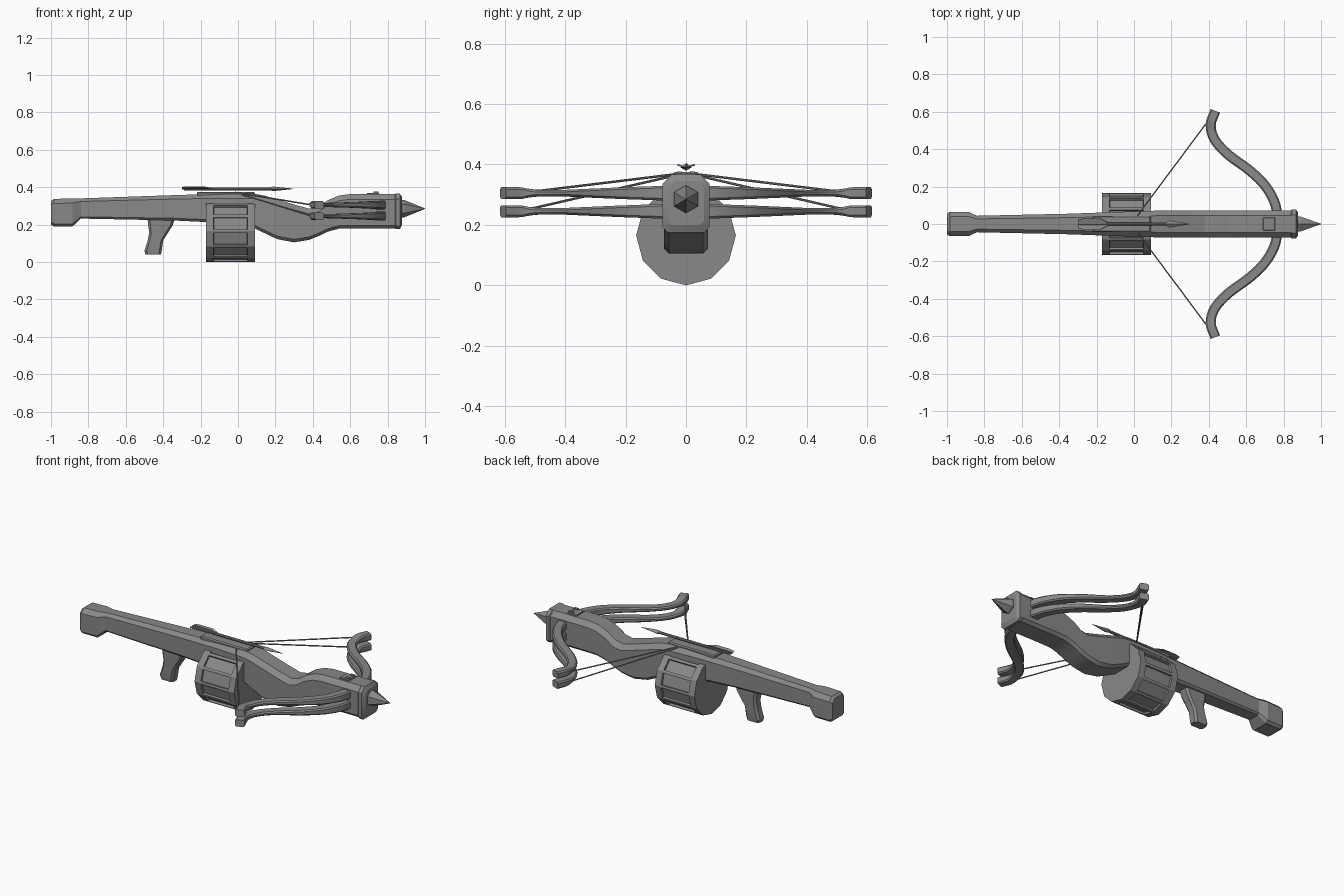
import bpy, bmesh, math
from mathutils import Vector

if "Cube" in bpy.data.objects:
    bpy.data.objects.remove(bpy.data.objects["Cube"])

grey = bpy.data.materials.new("plain grey")
grey.use_nodes = True
COLOUR = (0.25, 0.25, 0.25, 1)
grey.diffuse_color = COLOUR
next(n for n in grey.node_tree.nodes if n.type == 'BSDF_PRINCIPLED').inputs["Base Color"].default_value = COLOUR


def finish(name, bm, smooth=None):
    """Turn a bmesh into a named object."""
    bmesh.ops.recalc_face_normals(bm, faces=bm.faces)
    mesh = bpy.data.meshes.new(name)
    bm.to_mesh(mesh)
    bm.free()
    mesh.materials.append(grey)
    ob = bpy.data.objects.new(name, mesh)
    bpy.context.collection.objects.link(ob)
    if smooth:
        bpy.ops.object.select_all(action='DESELECT')
        ob.select_set(True)
        bpy.context.view_layer.objects.active = ob
        bpy.ops.object.shade_smooth_by_angle(angle=math.radians(smooth))
    return ob


def loft(rings):
    """Skin a list of equal rings and cap both ends."""
    bm = bmesh.new()
    loops = [[bm.verts.new(p) for p in ring] for ring in rings]
    for a, b in zip(loops, loops[1:]):
        for i in range(len(a)):
            j = (i + 1) % len(a)
            bm.faces.new((a[i], a[j], b[j], b[i]))
    bm.faces.new(loops[0])
    bm.faces.new(loops[-1])
    return bm


def octagon(w, lo, hi, top, bottom):
    """Chamfered rectangle: half width, low, high, chamfer sizes."""
    return [(-w, lo + bottom), (-w + bottom, lo), (w - bottom, lo), (w, lo + bottom),
            (w, hi - top), (w - top, hi), (-w + top, hi), (-w, hi - top)]


def circle(x, y, z, r, n, turn=0):
    return [(x, y + r * math.sin(turn + math.tau * i / n),
             z + r * math.cos(turn + math.tau * i / n)) for i in range(n)]


def box(name, lo, hi, bevel=0):
    bm = bmesh.new()
    bmesh.ops.create_cube(bm, size=1)
    for v in bm.verts:
        v.co = [l + (c + 0.5) * (h - l) for c, l, h in zip(v.co, lo, hi)]
    if bevel:
        bmesh.ops.bevel(bm, geom=list(bm.edges), offset=bevel, segments=1, affect='EDGES')
    return finish(name, bm)


def smooth_path(points, steps=4):
    """Catmull-Rom curve through the points."""
    pts = [Vector(p) for p in points]
    pts = [2 * pts[0] - pts[1]] + pts + [2 * pts[-1] - pts[-2]]
    out = []
    for a, b, c, d in zip(pts, pts[1:], pts[2:], pts[3:]):
        for s in range(steps):
            t = s / steps
            out.append(0.5 * (2 * b + (c - a) * t + (2 * a - 5 * b + 4 * c - d) * t ** 2
                              + (3 * b - a - 3 * c + d) * t ** 3))
    return out + [pts[-2]]


# Stock: x, low, high, half width
stations = [
    (-1.0, .2, .325, .055), (-.985, .19, .337, .065), (-.885, .19, .34, .065),
    (-.84, .232, .34, .044), (-.35, .222, .357, .055), (-.1, .21, .365, .064),
    (.08, .185, .365, .07), (.14, .155, .355, .072), (.21, .122, .334, .073),
    (.3, .105, .307, .073), (.38, .118, .285, .073), (.43, .138, .295, .073),
    (.48, .162, .33, .073), (.54, .178, .355, .073), (.6, .18, .363, .073),
    (.84, .18, .363, .073), (.845, .175, .366, .078), (.865, .175, .366, .078),
    (.878, .2, .345, .06)]
finish("stock", loft([[(x, y, z) for y, z in octagon(w, lo, hi, w * .38, w * .22)]
                      for x, lo, hi, w in stations]), 25)

# Pointed nose
finish("nose_spike", loft([circle(x, 0, .285, r, 6)
                           for x, r in ((.86, .046), (.89, .046), (1.0, .001))]))

# Drum magazine with recessed side panels
drum = loft([circle(x, 0, .165, .165, 12) for x in (-.17, -.14, .06, .09)])
drum.normal_update()
bmesh.ops.recalc_face_normals(drum, faces=drum.faces)
panels = [f for f in drum.faces if len(f.verts) == 4 and abs(f.calc_center_median().x + .04) < .01]
bmesh.ops.inset_individual(drum, faces=panels, thickness=.013, depth=0)
bmesh.ops.inset_individual(drum, faces=panels, thickness=.002, depth=-.012)
finish("drum_magazine", drum)

# Grip
grip_rows = [(-.485, -.335, .24, .034), (-.48, -.35, .195, .034), (-.475, -.375, .155, .031),
             (-.483, -.4, .115, .03), (-.5, -.408, .06, .03), (-.495, -.412, .04, .026)]
rings = []
for back, front, z, w in grip_rows:
    mid, half = (back + front) / 2, (front - back) / 2
    rings.append([(mid + u, v, z) for v, u in octagon(w, -half, half, .012, .012)])
finish("grip", loft(rings), 25)

# Bow limbs: two stacked pairs
limb_path = smooth_path([(.765, 0), (.757, .1), (.705, .2), (.62, .285), (.505, .37),
                         (.432, .45), (.41, .53), (.435, .605)])
for level, height in (("upper", .305), ("lower", .245)):
    for side, sign in (("left", 1), ("right", -1)):
        rings = []
        for i, p in enumerate(limb_path):
            tangent = (limb_path[min(i + 1, len(limb_path) - 1)] - limb_path[max(i - 1, 0)]).normalized()
            normal = Vector((tangent.y, -tangent.x))
            t = i / (len(limb_path) - 1)
            thick = .027 - .016 * min(t / .6, 1)
            if t > .8:
                thick = .011 + .009 * min((t - .8) / .1, 1)
            rings.append([(p.x + normal.x * u, sign * (p.y + normal.y * u), height + v)
                          for u, v in octagon(.027, -thick, thick, .007, .007)])
        finish(f"{level}_{side}_limb", loft(rings), 35)
        # String from the limb tip to the catch
        start, end = Vector((.395, sign * .55, height)), Vector((-.015, 0, .372))
        bm = bmesh.new()
        bmesh.ops.create_cone(bm, segments=6, radius1=.004, radius2=.004,
                              depth=(end - start).length, cap_ends=True)
        turn = (end - start).to_track_quat('Z', 'Y')
        for v in bm.verts:
            v.co = turn @ v.co + (start + end) / 2
        finish(f"{level}_{side}_string", bm)

# Bolt rail and front sight
box("bolt_rail", (-.22, -.043, .35), (.09, .043, .375), .006)
box("sight_base", (.69, -.035, .355), (.755, .035, .37), .003)
for side in (-1, 1):
    box("sight_post", (.725, side * .022 - .008, .365), (.75, side * .022 + .008, .377))

# Bolt with head and three vanes
finish("bolt_shaft", loft([circle(x, 0, .391, .008, 8) for x in (-.29, .2)]), 35)
finish("bolt_head", loft([[(x, y, .391 + z) for y, z in ((-w, 0), (0, h), (w, 0), (0, -h))]
                          for x, w, h in ((.17, .008, .008), (.19, .019, .012), (.295, .001, .001))]))
for name, angle in (("left", 75), ("right", -75), ("top", 15)):
    a = math.radians(angle)
    out, flat = Vector((0, math.sin(a), math.cos(a))), Vector((0, math.cos(a), -math.sin(a))) * .0025
    reach = .013 if name == "top" else .03
    outline = [(-.3, 0), (-.3, reach * .8), (-.27, reach), (-.18, reach), (-.12, 0)]
    rings = [[Vector((x, 0, .391)) + out * r + flat * s for x, r in outline] for s in (-1, 1)]
    finish(f"{name}_vane", loft(rings))
